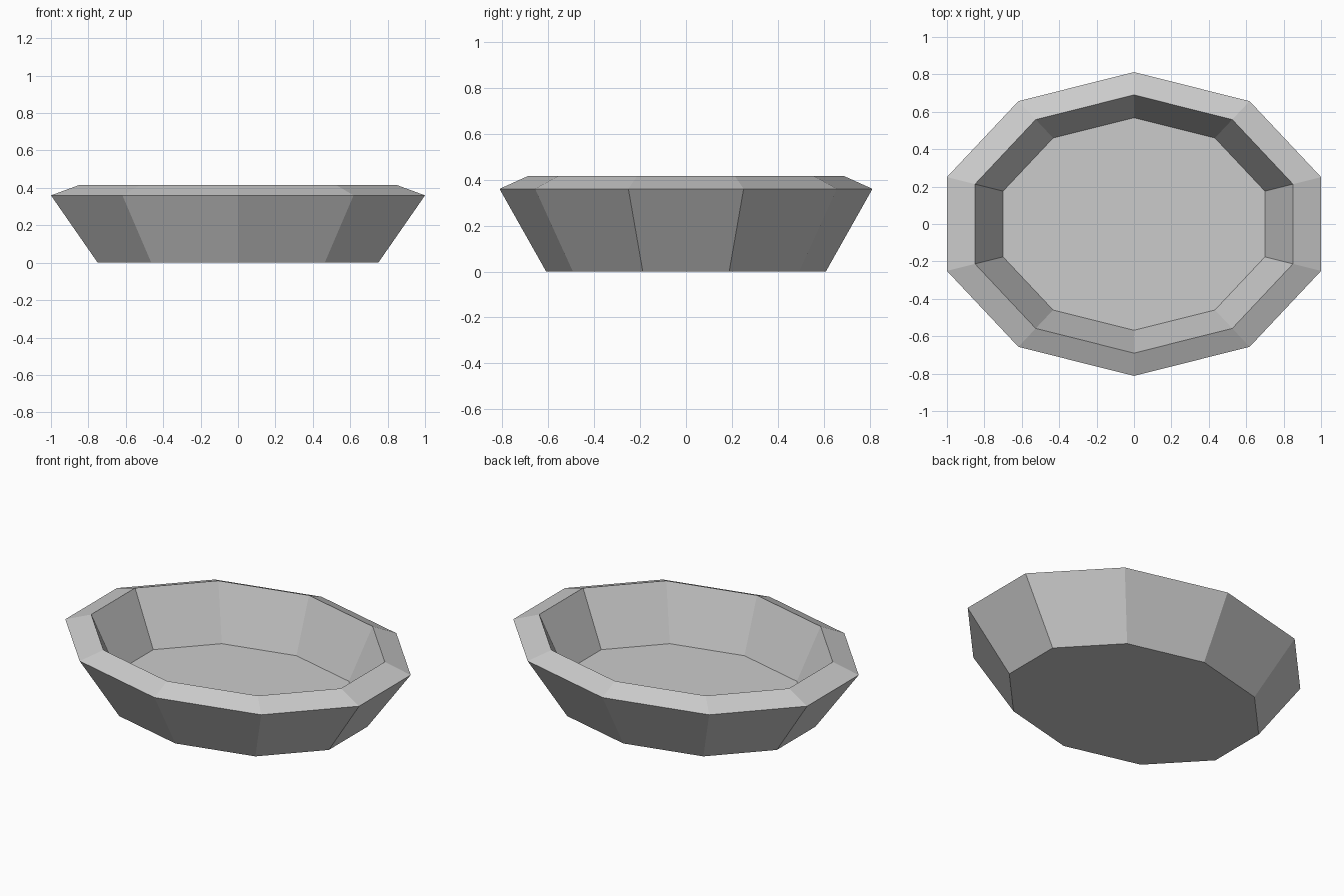
import bpy
import bmesh
from math import cos, sin, pi

SIDES = 10
RX, RY = 1.0515, 0.812

cube = bpy.data.objects.get("Cube")
if cube:
    bpy.data.objects.remove(cube, do_unlink=True)

# Plain grey
grey = bpy.data.materials.new("light_grey")
grey.use_nodes = True
colour = (0.6, 0.6, 0.6, 1)
grey.diffuse_color = colour
grey.node_tree.nodes["Principled BSDF"].inputs["Base Color"].default_value = colour

# Section from the underside, over the rim, down to the inner floor: (scale, height)
section = [(0.75, 0), (1, 0.36), (0.85, 0.415), (0.70, 0.09)]


def add_ring(bm, scale, z):
    angles = [pi / 2 + 2 * pi * i / SIDES for i in range(SIDES)]
    return [bm.verts.new((RX * scale * cos(a), RY * scale * sin(a), z)) for a in angles]


# Bowl: oval ten-sided rings joined by flat faces
bm = bmesh.new()
rings = [add_ring(bm, s, z) for s, z in section]
for low, high in zip(rings, rings[1:]):
    for i in range(SIDES):
        j = (i + 1) % SIDES
        bm.faces.new((low[i], low[j], high[j], high[i]))

# Underside and inner floor
bm.faces.new(rings[0][::-1])
bm.faces.new(rings[-1])
bmesh.ops.recalc_face_normals(bm, faces=bm.faces)

mesh = bpy.data.meshes.new("bowl")
bm.to_mesh(mesh)
bm.free()
mesh.materials.append(grey)
bowl = bpy.data.objects.new("bowl", mesh)
bpy.context.collection.objects.link(bowl)
